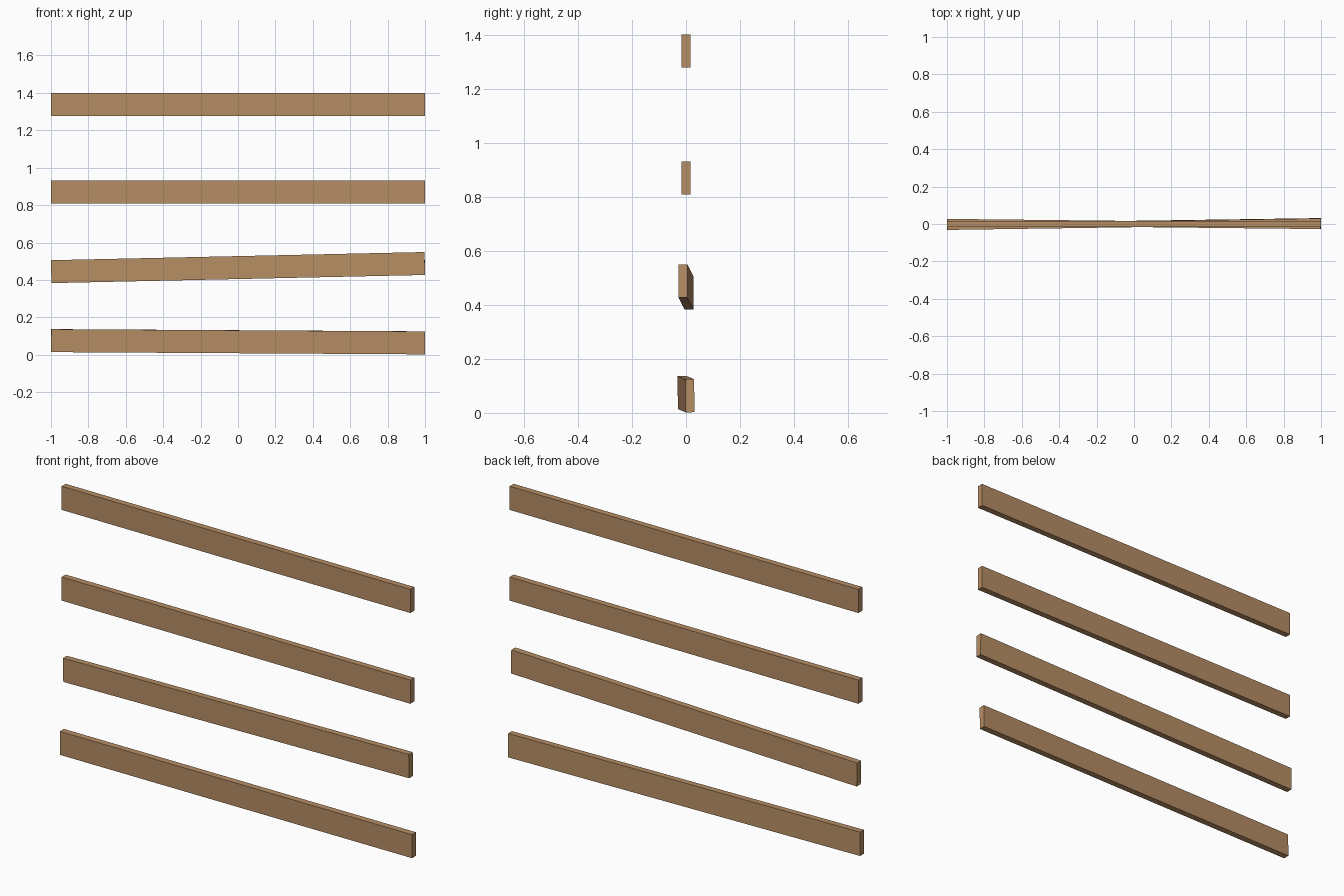
import bpy

if "Cube" in bpy.data.objects:
    bpy.data.objects.remove(bpy.data.objects["Cube"])

wood = bpy.data.materials.new("tan wood")
wood.diffuse_color = (0.47, 0.27, 0.13, 1)
wood.use_nodes = True
wood.node_tree.nodes["Principled BSDF"].inputs["Base Color"].default_value = wood.diffuse_color


def plank(name, z, rotation=(0, 0, 0)):
    """Long flat board centred on the z axis, slightly tilted."""
    bpy.ops.mesh.primitive_cube_add(size=1, location=(0, 0, z))
    ob = bpy.context.object
    ob.name = name
    ob.scale = (1.998, 0.0325, 0.1225)
    ob.rotation_euler = rotation
    ob.data.materials.append(wood)


# Four stacked fence boards, the lower two hanging a little crooked
plank("bottom_plank", 0.0695, (0.015, 0.006, 0.0145))
plank("lower_middle_plank", 0.466, (0, -0.0218, -0.011))
plank("upper_middle_plank", 0.869)
plank("top_plank", 1.339)
